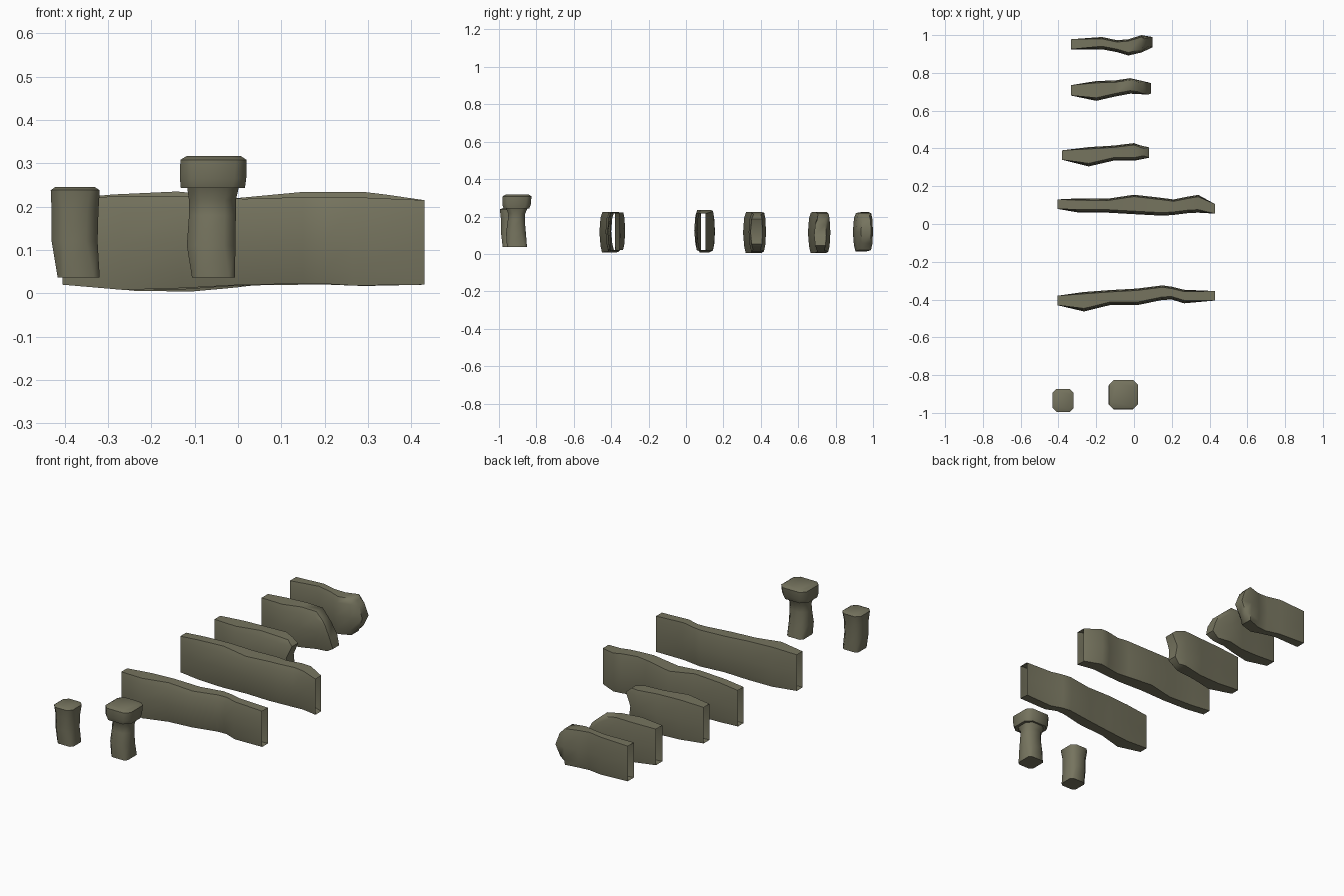
import bpy, bmesh, math

# one weathered olive stone colour
stone = bpy.data.materials.new("olive_stone")
stone.diffuse_color = (0.18, 0.174, 0.113, 1)


def make(name, bm):
    bmesh.ops.recalc_face_normals(bm, faces=bm.faces)
    me = bpy.data.meshes.new(name)
    bm.to_mesh(me)
    bm.free()
    me.materials.append(stone)
    ob = bpy.data.objects.new(name, me)
    bpy.context.collection.objects.link(ob)
    bpy.context.view_layer.objects.active = ob
    ob.select_set(True)
    bpy.ops.object.shade_smooth_by_angle(angle=math.radians(50))
    ob.select_set(False)


def loft(bm, rings):
    loops = [[bm.verts.new(p) for p in r] for r in rings]
    n = len(loops[0])
    for a, b in zip(loops, loops[1:]):
        for i in range(n):
            j = (i + 1) % n
            bm.faces.new((a[i], a[j], b[j], b[i]))
    return loops


LEVELS = (0, 0.16, 0.5, 0.86, 1)
INSET = (0.014, 0.006, 0, 0.006, 0.016)


def wall(name, stations, broken=None):
    """stations: x, front y, back y, bottom z, top z; broken: end x per level"""
    bm = bmesh.new()
    rings = []
    last = len(stations) - 1
    for k, (x, f, b, z0, z1) in enumerate(stations):
        rough = 0 if k == 0 or (k == last and not broken) else 1
        front, back = [], []
        for i, t in enumerate(LEVELS):
            px = broken[i] if broken and k == last else x
            z = z0 + (z1 - z0) * t
            front.append((px, f + rough * INSET[i], z))
            back.append((px, b - rough * INSET[-1 - i] * 0.7, z))
        rings.append(front + back[::-1])
    loops = loft(bm, rings)
    if broken:  # close the broken end, the other ends stay open
        e = loops[-1]
        n = len(e)
        for i in range(len(LEVELS) - 1):
            bm.faces.new((e[i], e[i + 1], e[n - 2 - i], e[n - 1 - i]))
    make(name, bm)


def post(name, sections):
    """sections: z, x min, x max, y min, y max, corner cut"""
    bm = bmesh.new()
    rings = []
    for z, x0, x1, y0, y1, c in sections:
        rings.append([(x0 + c, y0, z), (x1 - c, y0, z), (x1, y0 + c, z), (x1, y1 - c, z),
                      (x1 - c, y1, z), (x0 + c, y1, z), (x0, y1 - c, z), (x0, y0 + c, z)])
    loops = loft(bm, rings)
    bm.faces.new(loops[0])
    bm.faces.new(loops[-1])
    make(name, bm)


# long wall sections, hollow and open at both ends
wall("long_wall_front", [
    (-0.405, -0.43, -0.38, 0.02, 0.217), (-0.265, -0.463, -0.36, 0.008, 0.225),
    (-0.13, -0.43, -0.35, 0.012, 0.225), (0.015, -0.43, -0.342, 0.02, 0.218),
    (0.15, -0.402, -0.325, 0.022, 0.222), (0.2, -0.4, -0.332, 0.022, 0.222),
    (0.265, -0.42, -0.348, 0.018, 0.222), (0.43, -0.405, -0.355, 0.02, 0.215)])
wall("long_wall_back", [
    (-0.405, 0.08, 0.13, 0.02, 0.217), (-0.29, 0.06, 0.136, 0.012, 0.228),
    (-0.14, 0.06, 0.134, 0.008, 0.235), (0, 0.052, 0.155, 0.018, 0.22),
    (0.15, 0.044, 0.138, 0.02, 0.234), (0.21, 0.048, 0.13, 0.02, 0.234),
    (0.29, 0.058, 0.146, 0.017, 0.234), (0.34, 0.06, 0.154, 0.018, 0.228),
    (0.43, 0.055, 0.105, 0.02, 0.215)])

# broken wall sections, each with a ragged right end
wall("broken_wall_front", [
    (-0.38, 0.34, 0.39, 0.02, 0.217), (-0.24, 0.305, 0.407, 0.006, 0.224),
    (-0.11, 0.335, 0.415, 0.004, 0.224), (0, 0.335, 0.428, 0.014, 0.22),
    (0.08, 0.345, 0.41, 0.022, 0.212)], (0.03, 0.06, 0.05, 0.08, 0.05))
wall("broken_wall_middle", [
    (-0.333, 0.68, 0.735, 0.02, 0.217), (-0.2, 0.652, 0.757, 0.006, 0.222),
    (-0.1, 0.675, 0.76, 0.005, 0.225), (-0.02, 0.69, 0.772, 0.012, 0.215),
    (0.09, 0.685, 0.75, 0.02, 0.18)], (0.05, 0.09, 0.075, 0.045, 0.02))
wall("broken_wall_back", [
    (-0.333, 0.925, 0.978, 0.025, 0.217), (-0.17, 0.925, 0.99, 0.018, 0.224),
    (-0.09, 0.91, 0.973, 0.015, 0.222), (-0.03, 0.892, 0.978, 0.014, 0.218),
    (0.04, 0.908, 1.0, 0.02, 0.218), (0.09, 0.935, 0.99, 0.03, 0.205)],
    (0.045, 0.07, 0.097, 0.075, 0.055))

# plain post
post("plain_post", [
    (0.036, -0.416, -0.319, -0.98, -0.885, 0.014), (0.12, -0.43, -0.324, -0.99, -0.88, 0.026),
    (0.19, -0.43, -0.322, -0.99, -0.878, 0.026), (0.238, -0.432, -0.319, -0.995, -0.873, 0.022),
    (0.245, -0.422, -0.33, -0.98, -0.885, 0.02)])

# capped post
post("capped_post_body", [
    (0.036, -0.106, -0.007, -0.957, -0.85, 0.014), (0.11, -0.118, -0.006, -0.962, -0.856, 0.026),
    (0.18, -0.113, -0.005, -0.953, -0.862, 0.026), (0.215, -0.113, -0.005, -0.95, -0.86, 0.026),
    (0.25, -0.118, 0.003, -0.965, -0.845, 0.026)])
post("capped_post_cap", [
    (0.243, -0.132, 0.016, -0.976, -0.838, 0.03), (0.265, -0.134, 0.019, -0.982, -0.83, 0.027),
    (0.308, -0.133, 0.02, -0.98, -0.826, 0.025), (0.317, -0.118, 0.006, -0.965, -0.84, 0.025)])
